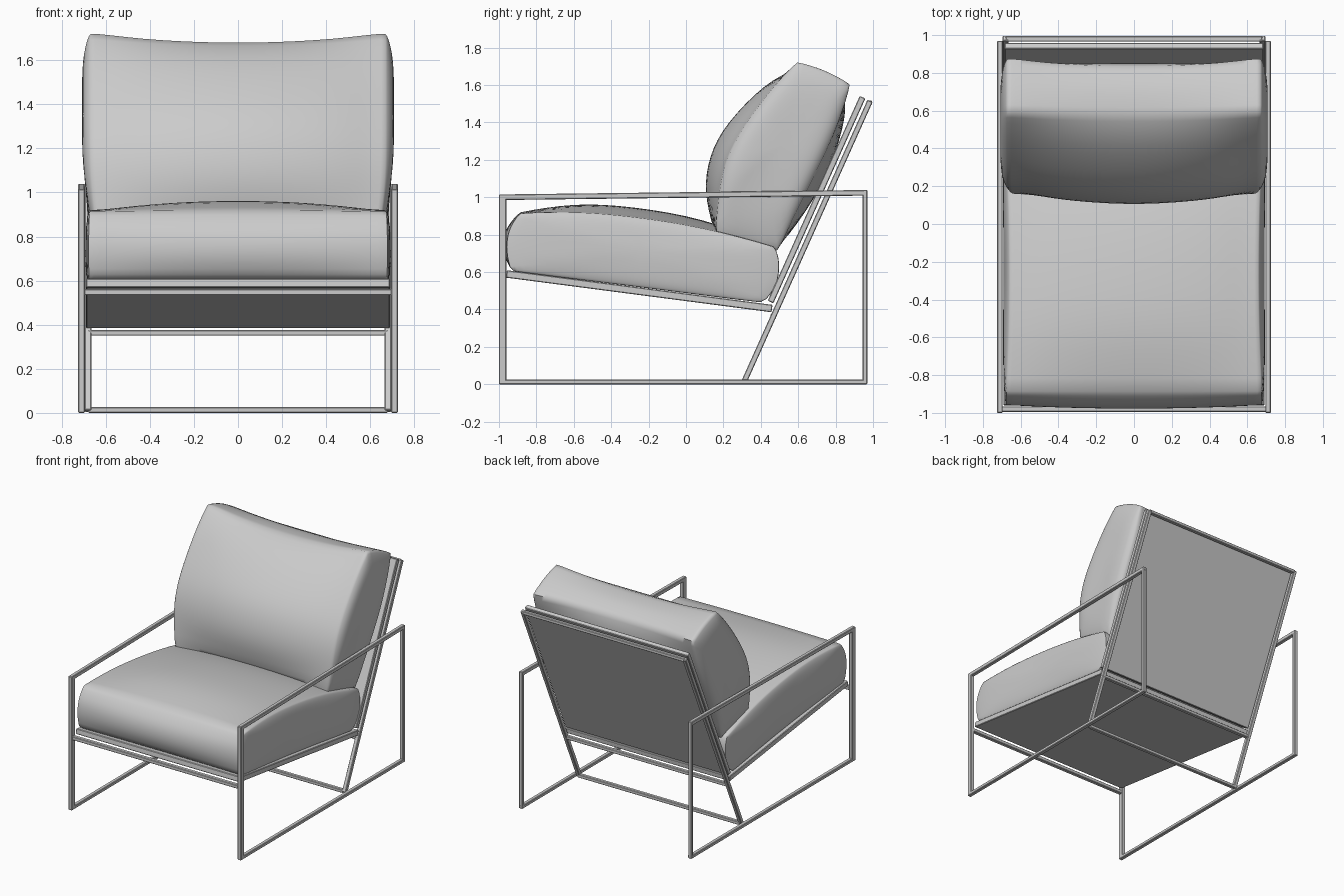
import bpy, bmesh
from mathutils import Vector, Matrix

if "Cube" in bpy.data.objects:
    bpy.data.objects.remove(bpy.data.objects["Cube"])


def finish(name, bm, angle):
    bmesh.ops.recalc_face_normals(bm, faces=bm.faces)
    mesh = bpy.data.meshes.new(name)
    bm.to_mesh(mesh)
    bm.free()
    ob = bpy.data.objects.new(name, mesh)
    bpy.context.collection.objects.link(ob)
    bpy.ops.object.select_all(action='DESELECT')
    bpy.context.view_layer.objects.active = ob
    ob.select_set(True)
    bpy.ops.object.shade_smooth_by_angle(angle=angle)
    return ob


def bars(name, items, bevel=0.004):
    """Each item: start, end, width (sideways), depth. One bevelled box per item."""
    bm = bmesh.new()
    for p, q, w, d in items:
        p, q = Vector(p), Vector(q)
        along = (q - p).normalized()
        side = Vector((0, 1, 0)) if abs(along.x) > 0.9 else Vector((1, 0, 0))
        up = side.cross(along)
        rot = Matrix((side, along, up)).transposed().to_4x4()
        mat = Matrix.Translation((p + q) / 2) @ rot @ Matrix.Diagonal((w, (q - p).length, d, 1))
        part = bmesh.ops.create_cube(bm, size=1, matrix=mat)
        edges = list({e for v in part['verts'] for e in v.link_edges})
        bmesh.ops.bevel(bm, geom=edges, offset=bevel, segments=1, affect='EDGES', profile=0.5)
    return finish(name, bm, 0.6)


def cushion(name, mid, end, x_end, x_max, corners, pinch):
    """Loft from a full middle profile to a pinched end profile, with bulging sides.
    corners: profile points with a firm lengthwise seam; pinch(y, z): how far the sides draw in."""
    bm = bmesh.new()
    crease = bm.edges.layers.float.new('crease_edge')
    n = len(mid)
    cy = sum(p[0] for p in end) / n
    cz = sum(p[1] for p in end) / n
    # x position, blend to end profile, scale about the centre
    half = [(0.22, 0.1, 1), (0.44, 0.42, 1), (0.59, 0.85, 1), (x_end, 1, 1),
            (x_end + 0.8 * (x_max - x_end), 1, 0.86), (x_max, 1, 0.5)]
    stations = [(-x, t, s) for x, t, s in reversed(half)] + [(0, 0, 1)] + half
    rings = []
    for x, t, s in stations:
        ring = []
        for a, b in zip(mid, end):
            y, z = a[0] + (b[0] - a[0]) * t, a[1] + (b[1] - a[1]) * t
            draw = 1 - t * s * pinch(y, z)
            ring.append(bm.verts.new((x * draw, cy + (y - cy) * s, cz + (z - cz) * s)))
        rings.append(ring)
    for r0, r1 in zip(rings, rings[1:]):
        for i in range(n):
            j = (i + 1) % n
            bm.faces.new((r0[i], r0[j], r1[j], r1[i]))
    bm.faces.new(rings[0])
    bm.faces.new(rings[-1])
    # Firm seams round each end and along the chosen corners
    for k in (2, len(rings) - 3):
        for i in range(n):
            bm.edges.get((rings[k][i], rings[k][(i + 1) % n]))[crease] = 0.65
    for r0, r1 in zip(rings[1:-2], rings[2:-1]):
        for i in corners:
            bm.edges.get((r0[i], r1[i]))[crease] = 0.65
    ob = finish(name, bm, 1.2)
    mod = ob.modifiers.new("soften", 'SUBSURF')
    mod.levels = mod.render_levels = 2
    return ob


# Side loops: post, arm, rear post and floor rail
for s, label in ((-1, "left"), (1, "right")):
    x = 0.71 * s
    bars(label + "_side_frame", [
        ((x, -0.98, 0), (x, -0.98, 1.015), 0.03, 0.04),
        ((x, 0.957, 0), (x, 0.957, 1.037), 0.03, 0.025),
        ((x, -1.0, 1.0), (x, 0.97, 1.024), 0.03, 0.03),
        ((x, -1.0, 0.0125), (x, 0.97, 0.0125), 0.03, 0.025)])

# Sloping rear frame with its crossbars
legs = [((0.68 * s, 0.308, 0.008), (0.68 * s, 0.984, 1.515), 0.03, 0.03) for s in (-1, 1)]
cross = [((-0.68, y, z), (0.68, y, z), 0.028, 0.026)
         for y, z in ((0.315, 0.013), (0.467, 0.363), (0.98, 1.505))]
bars("back_frame", legs + cross)

# Front crossbar below the seat
bars("front_crossbar", [((-0.7, -0.98, 0.548), (0.7, -0.98, 0.548), 0.03, 0.028)])

# Seat and back boards
bars("seat_board", [((0, -0.96, 0.59), (0, 0.46, 0.405), 1.38, 0.04)])
bars("back_board", [((0, 0.452, 0.44), (0, 0.944, 1.535), 1.37, 0.033)])

# Seat cushion, seams drawn in along the sides
cushion("seat_cushion",
        [(-0.93, 0.605), (-0.985, 0.70), (-0.975, 0.83), (-0.89, 0.92), (-0.6, 0.972), (-0.3, 0.955),
         (0.1, 0.89), (0.44, 0.75), (0.505, 0.66), (0.49, 0.52), (0.41, 0.435), (-0.25, 0.52)],
        [(-0.935, 0.605), (-0.965, 0.70), (-0.955, 0.83), (-0.89, 0.915), (-0.6, 0.925), (-0.3, 0.90),
         (0.1, 0.84), (0.475, 0.735), (0.505, 0.66), (0.49, 0.52), (0.41, 0.435), (-0.25, 0.52)],
        0.68, 0.695, (0, 3, 7, 10), lambda y, z: 0.035 * (1 - ((y + 0.23) / 0.74) ** 2))

# Back cushion, narrowing towards its lower corners
cushion("back_cushion",
        [(0.15, 0.82), (0.09, 1.03), (0.12, 1.22), (0.20, 1.385), (0.43, 1.62), (0.58, 1.68),
         (0.73, 1.665), (0.835, 1.60), (0.865, 1.48), (0.815, 1.26), (0.69, 0.98), (0.51, 0.75)],
        [(0.155, 0.805), (0.175, 1.03), (0.21, 1.20), (0.30, 1.37), (0.47, 1.60), (0.595, 1.725),
         (0.74, 1.685), (0.88, 1.605), (0.83, 1.43), (0.735, 1.21), (0.60, 0.95), (0.49, 0.705)],
        0.67, 0.71, (0, 5, 7, 11), lambda y, z: 0.05 * min(1, max(0, (1.05 - z) / 0.25)))
